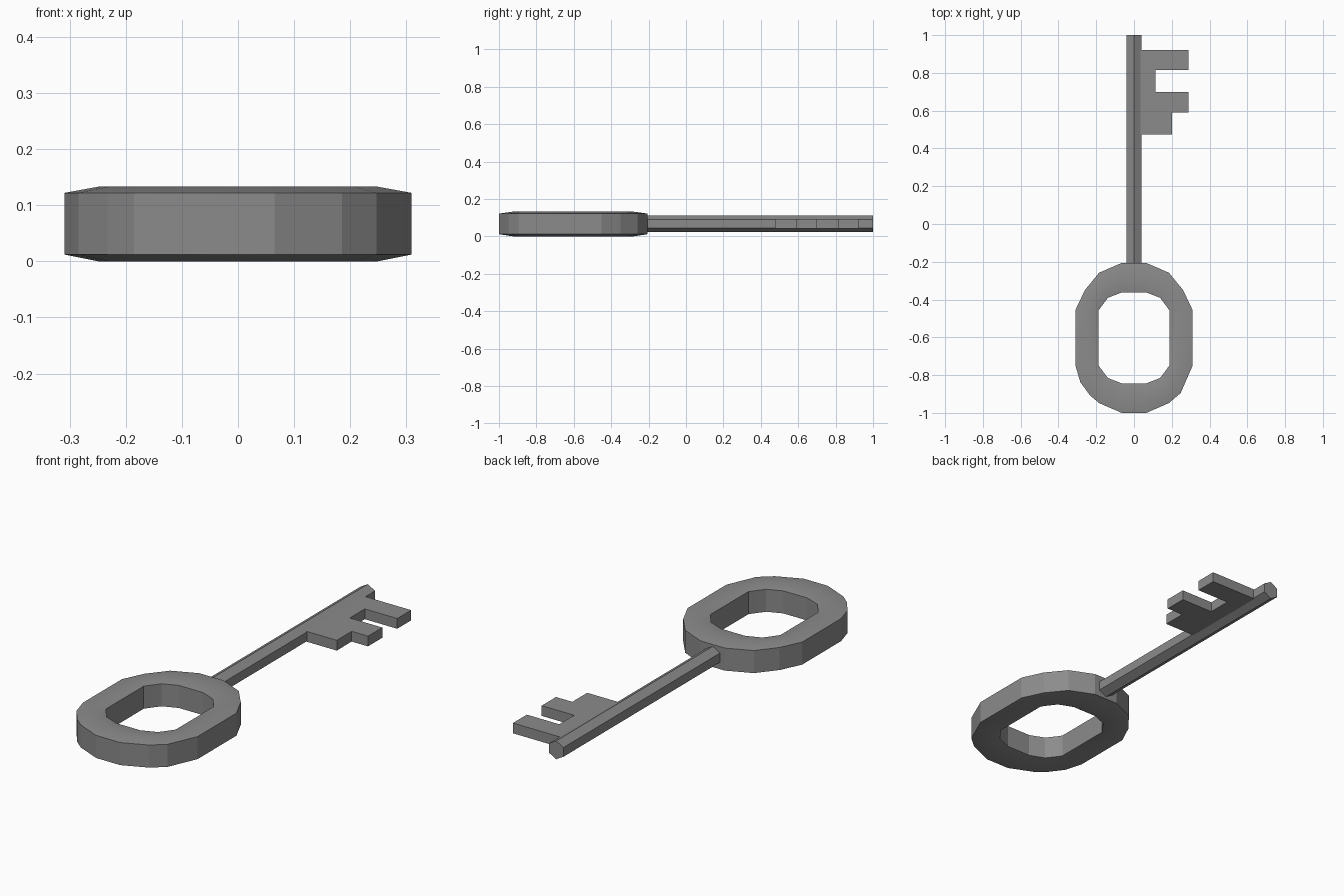
import bpy, bmesh
from math import sin, cos, radians

if "Cube" in bpy.data.objects:
    bpy.data.objects.remove(bpy.data.objects["Cube"])

iron = bpy.data.materials.new("dark_iron")
iron.diffuse_color = (0.26, 0.26, 0.26, 1)
iron.use_nodes = True
iron.node_tree.nodes["Principled BSDF"].inputs["Base Color"].default_value = iron.diffuse_color


def finish(bm, name):
    bmesh.ops.recalc_face_normals(bm, faces=bm.faces)
    mesh = bpy.data.meshes.new(name)
    bm.to_mesh(mesh)
    bm.free()
    mesh.materials.append(iron)
    obj = bpy.data.objects.new(name, mesh)
    bpy.context.collection.objects.link(obj)
    return obj


def prism(name, points, offset):
    """Closed solid from one outline of 3D points pushed along offset."""
    bm = bmesh.new()
    face = bm.faces.new([bm.verts.new(p) for p in points])
    ext = bmesh.ops.extrude_face_region(bm, geom=[face], use_keep_orig=True)
    moved = [g for g in ext["geom"] if isinstance(g, bmesh.types.BMVert)]
    bmesh.ops.translate(bm, verts=moved, vec=offset)
    return finish(bm, name)


def full_loop(quarter, cy):
    """Mirror a quarter outline into a closed loop centred on y = cy."""
    half = quarter + [(x, -y) for x, y in reversed(quarter)]
    loop = half + [(-x, y) for x, y in reversed(half)]
    return [(x, y + cy) for x, y in loop]


# Bow: oval ring with a six-sided section, softly peaked above and below
CY = -0.603
outer = full_loop([(0.065, 0.397), (0.185, 0.345), (0.26, 0.253), (0.309, 0.15)], CY)
inner = full_loop([(0.065, 0.241), (0.138, 0.212), (0.165, 0.177), (0.188, 0.145)], CY)
# the two lower corners are slightly uneven, the left one has an extra facet
outer[5] = (0.247, -0.895)
outer[10] = (-0.233, -0.907)
outer.insert(11, (-0.284, -0.838))
inner.insert(11, (-0.177, -0.764))

section = [(1, 0.012), (1, 0.122), (0.5, 0.133), (0, 0.122), (0, 0.012), (0.5, 0)]
bm = bmesh.new()
rings = [[bm.verts.new((ix + (ox - ix) * t, iy + (oy - iy) * t, z)) for t, z in section]
         for (ox, oy), (ix, iy) in zip(outer, inner)]
for i, a in enumerate(rings):
    b = rings[(i + 1) % len(rings)]
    for j in range(6):
        k = (j + 1) % 6
        face = bm.faces.new((a[j], a[k], b[k], b[j]))
        face.smooth = j in (1, 2, 4, 5)  # soft slopes, flat walls
bmesh.ops.recalc_face_normals(bm, faces=bm.faces)
for edge in bm.edges:
    edge.smooth = edge.calc_face_angle() < radians(40)
finish(bm, "bow")

# Shaft: hexagonal rod with a point upwards
hexagon = [(0.045 * sin(radians(60 * i)), -0.215, 0.068 + 0.045 * cos(radians(60 * i)))
           for i in range(6)]
prism("shaft", hexagon, (0, 1.215, 0))

# Bit: flat stepped plate with two teeth
bit = [(0.03, 0.475), (0.2, 0.475), (0.2, 0.59), (0.288, 0.59), (0.288, 0.7),
       (0.113, 0.7), (0.113, 0.815), (0.288, 0.815), (0.288, 0.922), (0.03, 0.922)]
prism("bit", [(x, y, 0.043) for x, y in bit], (0, 0, 0.05))
